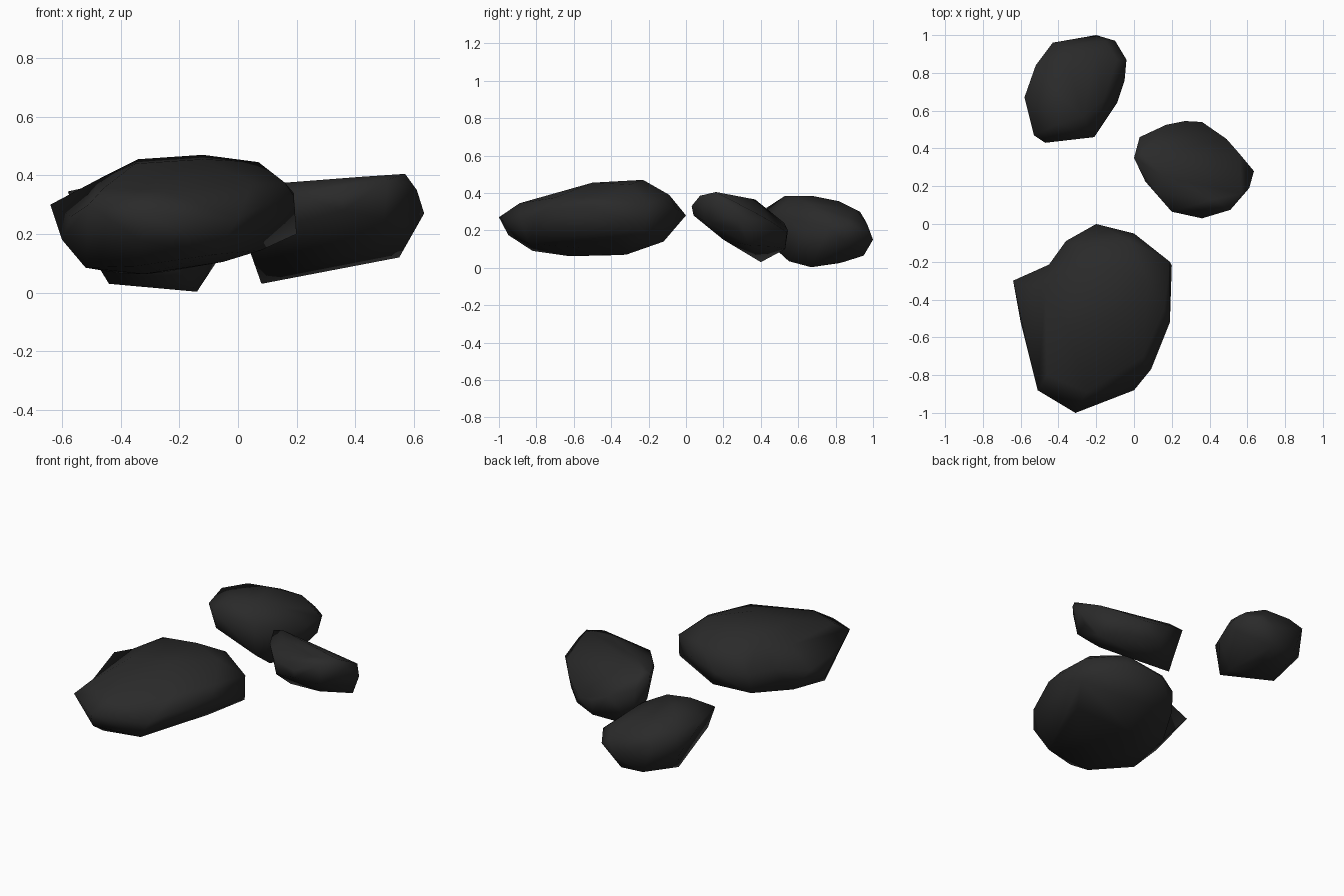
import bpy, bmesh, math
from mathutils import Vector

stone = bpy.data.materials.new("charcoal stone")
stone.diffuse_color = (0.023, 0.023, 0.023, 1)


def rock(name, rim, top, bottom, pulls=()):
    """Rounded slab: convex skin over a rim outline, crown points and underside points.
    Each pull then moves one skin vertex, giving a spur or a dent."""
    bm = bmesh.new()
    for p in rim + top + bottom:
        bm.verts.new(p)
    bmesh.ops.convex_hull(bm, input=bm.verts[:])
    loose = [v for v in bm.verts if not v.link_faces]
    bmesh.ops.delete(bm, geom=loose, context='VERTS')
    for start, end in pulls:
        v = min(bm.verts, key=lambda v: (v.co - Vector(start)).length)
        v.co = end
    bmesh.ops.recalc_face_normals(bm, faces=bm.faces[:])
    me = bpy.data.meshes.new(name)
    bm.to_mesh(me)
    bm.free()
    me.materials.append(stone)
    ob = bpy.data.objects.new(name, me)
    bpy.context.collection.objects.link(ob)
    bpy.ops.object.select_all(action='DESELECT')
    bpy.context.view_layer.objects.active = ob
    ob.select_set(True)
    bpy.ops.object.shade_smooth_by_angle(angle=math.radians(120))
    return ob


# large front boulder, with a spur on its rear left
rock("large_rock",
     [(-.53, -.36, .30), (-.45, -.215, .29), (-.36, -.09, .28), (-.20, 0, .28), (0, -.05, .31),
      (.19, -.20, .34), (.20, -.22, .20), (.19, -.52, .33), (.09, -.77, .30),
      (0, -.88, .25), (-.31, -1.0, .27), (-.51, -.88, .30), (-.57, -.63, .26)],
     [(-.47, -.36, .39), (-.34, -.25, .455), (-.12, -.23, .47), (.07, -.30, .445),
      (-.02, -.09, .39), (-.30, -.11, .37), (.16, -.45, .375), (.05, -.70, .375),
      (-.12, -.50, .455), (-.35, -.55, .44), (-.25, -.89, .345), (-.46, -.80, .355)],
     [(-.57, -.60, .18), (-.52, -.62, .085), (-.40, -.45, .065), (-.25, -.32, .07),
      (-.32, -.63, .063), (-.35, -.82, .09), (-.33, -.95, .175), (-.10, -.12, .14),
      (-.05, -.55, .105), (.08, -.40, .145), (-.08, -.84, .13), (-.37, -.11, .16),
      (-.50, -.34, .13)],
     [((-.53, -.36, .30), (-.64, -.30, .30)), ((-.57, -.60, .18), (-.60, -.52, .18))])

# rear left rock, tilted down towards the back
rock("rear_left_rock",
     [(-.58, .67, .345), (-.52, .84, .325), (-.43, .96, .25), (-.20, 1.0, .15),
      (-.10, .97, .19), (-.04, .87, .23), (-.05, .76, .22), (-.09, .64, .20),
      (-.21, .46, .28), (-.47, .43, .32), (-.53, .47, .34)],
     [(-.40, .53, .385), (-.27, .57, .385), (-.38, .67, .385), (-.34, .82, .355),
      (-.20, .91, .31), (-.09, .87, .27), (-.16, .66, .34), (-.15, .97, .23),
      (-.36, .93, .30)],
     [(-.48, .47, .20), (-.22, .49, .09), (-.17, .55, .035), (-.14, .67, .003),
      (-.44, .70, .03), (-.31, .82, .025), (-.23, .84, .03), (-.22, .95, .065),
      (-.37, .95, .075), (-.52, .82, .16), (-.05, .85, .14)])

# rear right rock, steep at the front left and undercut below
rock("rear_right_rock",
     [(0, .35, .36), (.03, .46, .29), (.17, .525, .24), (.27, .545, .20),
      (.36, .54, .19), (.49, .45, .25), (.56, .37, .295), (.635, .28, .27),
      (.61, .19, .35), (.51, .075, .385), (.36, .03, .33), (.20, .065, .34),
      (.12, .165, .35), (.06, .225, .34)],
     [(.57, .16, .405), (.42, .13, .395), (.16, .25, .375), (.05, .37, .365)],
     [(.02, .35, .20), (.08, .40, .03), (.27, .53, .10), (.42, .47, .113),
      (.55, .34, .12), (.595, .28, .20), (.42, .20, .15), (.36, .04, .28),
      (.20, .09, .24), (.50, .10, .25)])
